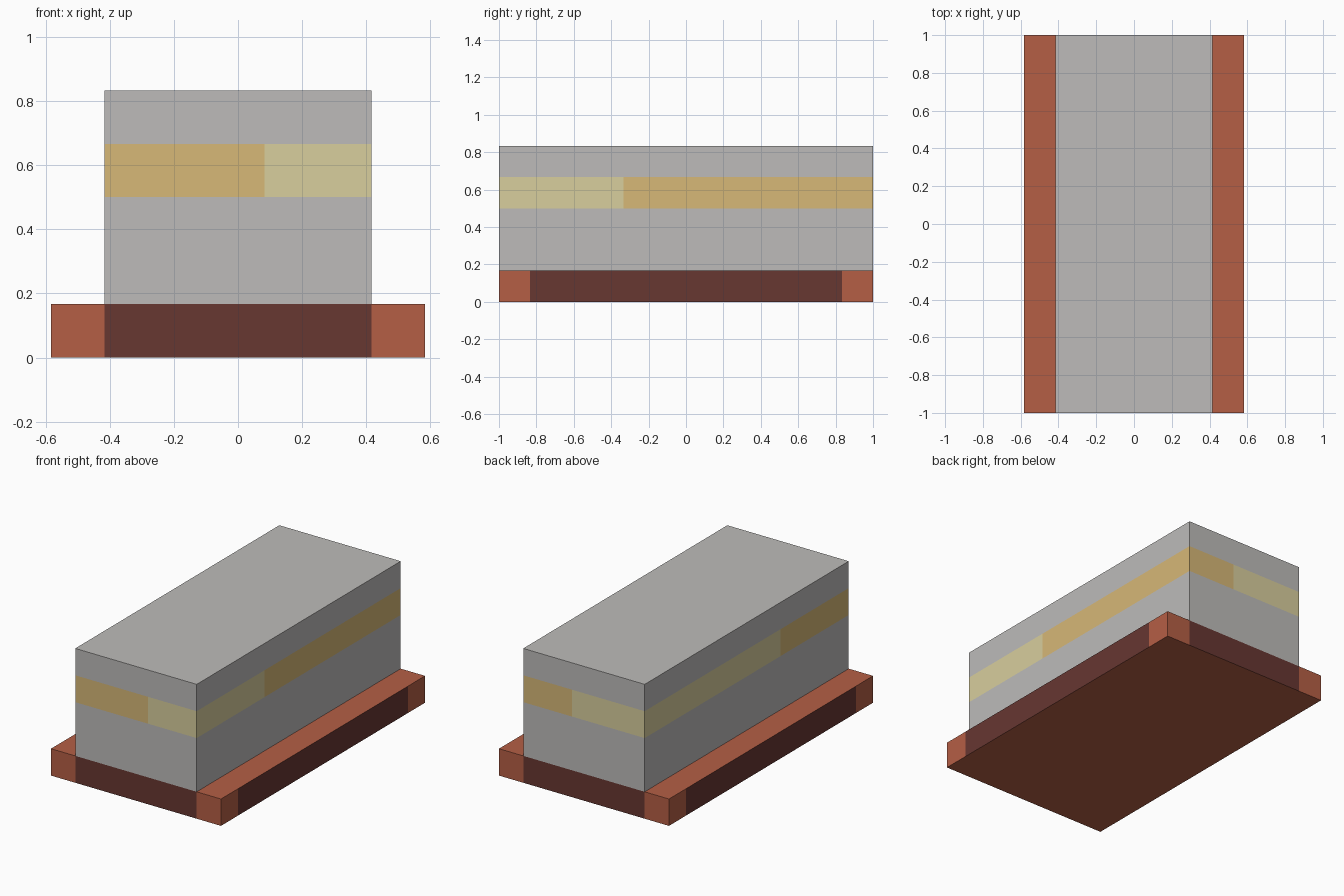
import bpy
import bmesh
from mathutils import Vector

U = 1 / 6  # grid unit shared by every part

old = bpy.data.objects.get("Cube")
if old:
    bpy.data.objects.remove(old, do_unlink=True)


def material(name, r, g, b):
    mat = bpy.data.materials.new(name)
    mat.use_nodes = True
    mat.diffuse_color = (r, g, b, 1)
    shader = next(n for n in mat.node_tree.nodes if n.type == "BSDF_PRINCIPLED")
    shader.inputs["Base Color"].default_value = (r, g, b, 1)
    shader.inputs["Roughness"].default_value = 0.9
    return mat


def painted_box(name, size, bottom, cuts, materials, rule):
    """Box in grid units, cut along (axis, position) planes, coloured by rule(centre, normal)."""
    bm = bmesh.new()
    bmesh.ops.create_cube(bm, size=1)
    for v in bm.verts:
        v.co = Vector((v.co.x * size[0], v.co.y * size[1], (v.co.z + 0.5) * size[2] + bottom))
    for axis, position in cuts:
        normal = Vector((0, 0, 0))
        normal[axis] = 1
        bmesh.ops.bisect_plane(bm, geom=bm.verts[:] + bm.edges[:] + bm.faces[:],
                               plane_co=normal * position, plane_no=normal)
    bm.normal_update()
    for f in bm.faces:
        f.material_index = rule(f.calc_center_median(), f.normal)
    bmesh.ops.scale(bm, vec=(U, U, U), verts=bm.verts)
    mesh = bpy.data.meshes.new(name)
    bm.to_mesh(mesh)
    bm.free()
    for mat in materials:
        mesh.materials.append(mat)
    obj = bpy.data.objects.new(name, mesh)
    bpy.context.collection.objects.link(obj)
    return obj


terracotta = material("terracotta", 0.462, 0.114, 0.06)
maroon = material("dark maroon", 0.136, 0.038, 0.031)
grey = material("warm grey", 0.51, 0.50, 0.49)
amber = material("amber", 0.68, 0.48, 0.184)
pale = material("pale yellow", 0.69, 0.62, 0.337)


# Base slab: dark panels between the corner blocks
def base_rule(c, n):
    front_back = abs(n.y) > 0.5 and abs(c.x) < 2.5
    sides = abs(n.x) > 0.5 and abs(c.y) < 5
    return int(front_back or sides)


painted_box("base", (7, 12, 1), 0, [(0, -2.5), (0, 2.5), (1, -5), (1, 5)],
            [terracotta, maroon], base_rule)


# Body: band around the walls, changing colour partway along each wall
def body_rule(c, n):
    if abs(n.z) > 0.5 or not 3 < c.z < 4:
        return 0
    return 2 if (c.x > 0.5) == (c.y < -2) else 1


painted_box("body", (5, 12, 4), 1, [(2, 3), (2, 4), (0, 0.5), (1, -2)],
            [grey, amber, pale], body_rule)
